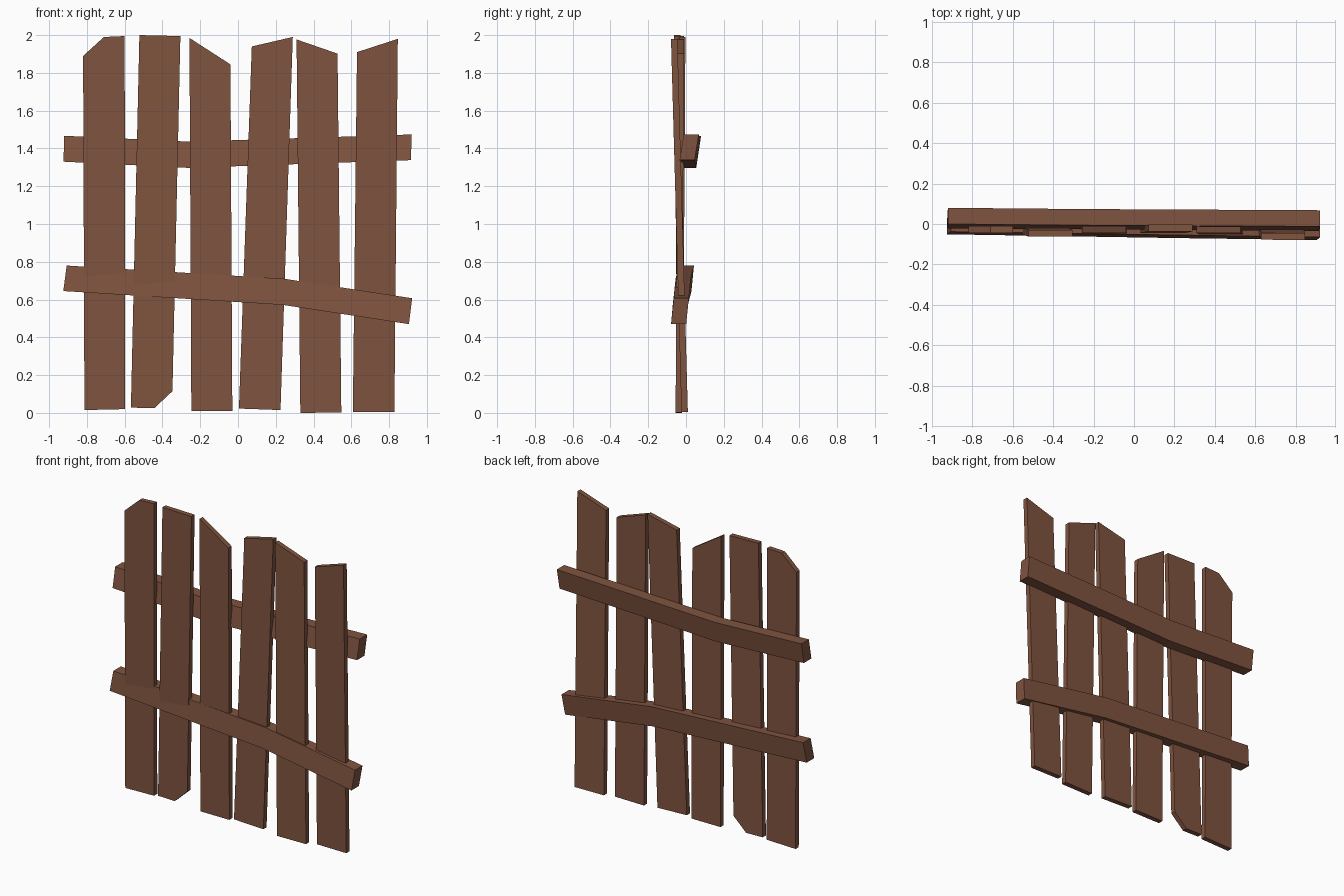
import bpy, bmesh

if "Cube" in bpy.data.objects:
    bpy.data.objects.remove(bpy.data.objects["Cube"])

wood = bpy.data.materials.new("brown wood")
wood.diffuse_color = (0.215, 0.088, 0.050, 1)
wood.use_nodes = True
wood.node_tree.nodes["Principled BSDF"].inputs["Base Color"].default_value = wood.diffuse_color


def finish(name, bm):
    bmesh.ops.recalc_face_normals(bm, faces=bm.faces)
    me = bpy.data.meshes.new(name)
    bm.to_mesh(me)
    bm.free()
    me.materials.append(wood)
    ob = bpy.data.objects.new(name, me)
    bpy.context.collection.objects.link(ob)
    return ob


def picket(name, outline, y_bottom, y_top, thick=0.034):
    """Leaning flat board: x/z outline, front face y at bottom and top."""
    bm = bmesh.new()
    rings = []
    for off in (0, thick):
        rings.append([bm.verts.new((x, y_bottom + (y_top - y_bottom) * z / 2 + off, z))
                      for x, z in outline])
    front, back = rings
    bm.faces.new(front)
    bm.faces.new(back)
    n = len(outline)
    for i in range(n):
        j = (i + 1) % n
        bm.faces.new((front[i], front[j], back[j], back[i]))
    return finish(name, bm)


def rail(name, stations, depth=0.08):
    """Bent beam: each station is (x bottom, z bottom, y bottom, x top, z top, y top) of the front face."""
    bm = bmesh.new()
    rings = []
    for xb, zb, yb, xt, zt, yt in stations:
        rings.append([bm.verts.new(p) for p in (
            (xb, yb, zb), (xt, yt, zt), (xt, yt + depth, zt), (xb, yb + depth, zb))])
    for a, b in zip(rings, rings[1:]):
        for i in range(4):
            j = (i + 1) % 4
            bm.faces.new((a[i], a[j], b[j], b[i]))
    bm.faces.new(rings[0])
    bm.faces.new(rings[-1])
    return finish(name, bm)


# Pickets, left to right: outline, front y at bottom, front y at top
pickets = [
    ([(-.82, 1.89), (-.71, 1.99), (-.60, 1.995), (-.597, .02), (-.813, .015)], -.045, -.044),
    ([(-.522, 2.0), (-.305, 1.995), (-.347, .115), (-.443, .025), (-.567, .028)], -.045, -.063),
    ([(-.257, 1.985), (-.04, 1.845), (-.03, .01), (-.247, .01)], -.05, -.044),
    ([(.073, 1.94), (.29, 1.99), (.225, .015), (.005, .023)], -.05, -.037),
    ([(.31, 1.98), (.527, 1.905), (.547, .005), (.33, .003)], -.055, -.045),
    ([(.63, 1.91), (.846, 1.98), (.828, .004), (.608, .006)], -.024, -.08),
]
for i, (outline, yb, yt) in enumerate(pickets, 1):
    low = min(z for _, z in outline) if i == 5 else 0
    picket(f"picket_{i}", [(x, z - 0.003 if low else z) for x, z in outline], yb, yt)

# Horizontal rails, each with one bend
rail("upper_rail", [
    (-.924, 1.33, -.022, -.92, 1.467, 0.0),
    (-.26, 1.297, -.026, -.26, 1.436, -.006),
    (.915, 1.338, -.034, .92, 1.474, -.012)])
rail("lower_rail", [
    (-.925, .645, -.051, -.907, .78, -.038),
    (.235, .572, -.07, .245, .71, -.055),
    (.905, .47, -.079, .922, .607, -.065)])
